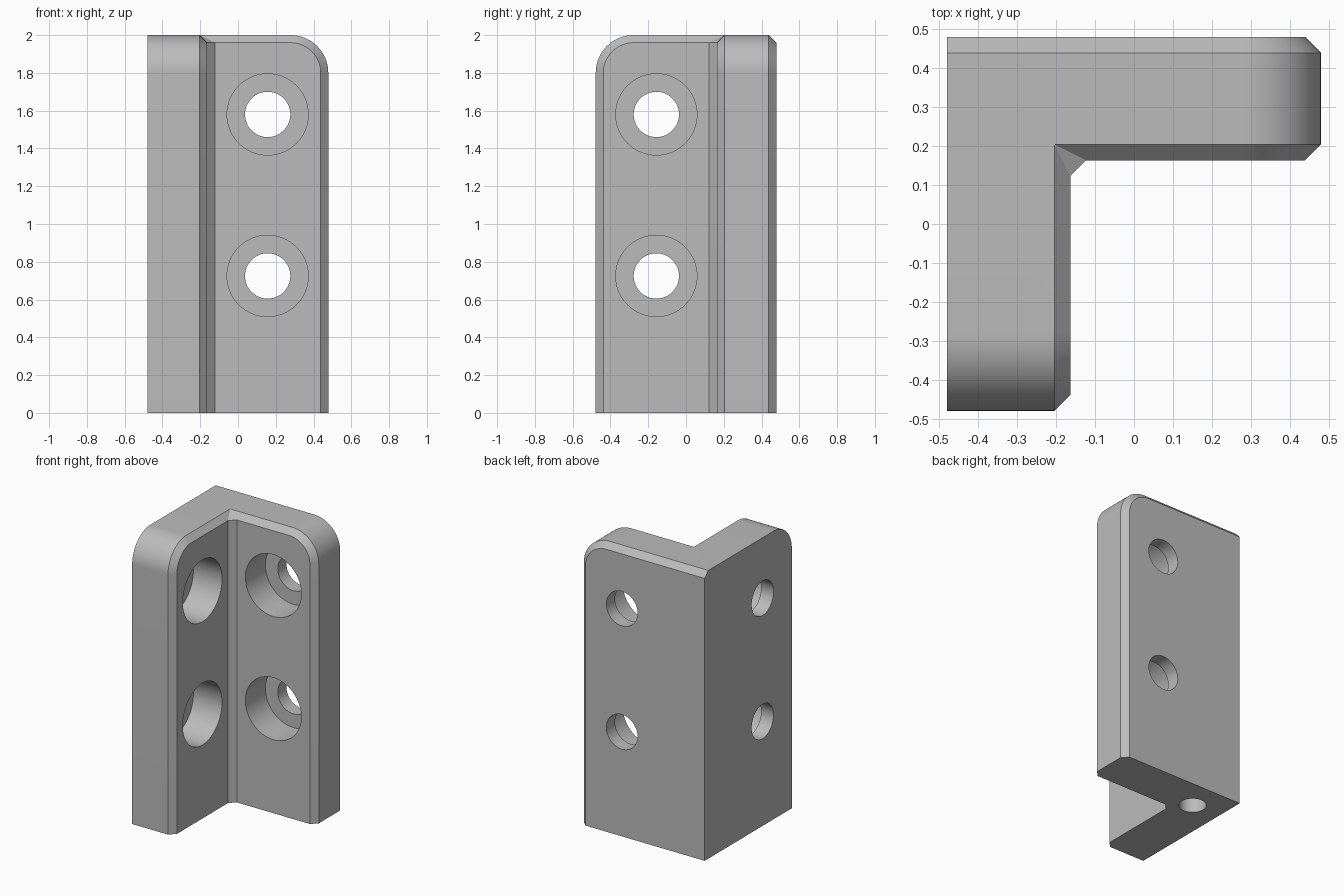
import bpy, bmesh
from math import pi, sin, cos
from mathutils import Matrix, Vector

cube = bpy.data.objects.get("Cube")
if cube:
    bpy.data.objects.remove(cube, do_unlink=True)

E = 0.478      # half width of the bracket
T = 0.163      # inner face of each wall
C = 0.04       # chamfer
H = 2.0        # height
R = 0.2        # rounded top corner
SEGS = 20

grey = bpy.data.materials.new("plain grey")
grey.use_nodes = True
grey.diffuse_color = (0.5, 0.5, 0.5, 1)
grey.node_tree.nodes["Principled BSDF"].inputs["Base Color"].default_value = (0.5, 0.5, 0.5, 1)


def swap(p):
    """Mirror a point from the back wall onto the side wall."""
    return Vector((-p[1], -p[0], p[2]))


def wall(y, d):
    """Rounded free edge of the back wall at depth y, inset by d."""
    pts = [Vector((E - d, y, 0))]
    for i in range(SEGS + 1):
        a = pi / 2 * i / SEGS
        pts.append(Vector((E - R + (R - d) * cos(a), y, H - R + (R - d) * sin(a))))
    return pts


def ring(back, side, c1, c2):
    """Strip over both walls, bent at the corner."""
    return wall(*back) + [Vector(c1), Vector(c2)] + [swap(p) for p in reversed(wall(*side))]


# Bracket body: strips from the outer faces to the inner faces
top_in = (-T - C, T + C, H)
top_out = (-E, E - C, H)
rings = [
    ring((E, C), (E, 0), (-E, E, H - C), top_out),
    ring((E - C, 0), (E, 0), top_out, top_out),
    ring((T + C, 0), (T + C, 0), top_in, top_in),
    ring((T, C), (T, C), (C - T, T, H - C), (-T, T - C, H - C)),
]
bm = bmesh.new()
rows = [[bm.verts.new(p) for p in r] for r in rings]


def face(verts):
    bm.faces.new(verts)


for a, b in zip(rows, rows[1:]):
    for i in range(len(a) - 1):
        face((a[i], a[i + 1], b[i + 1], b[i]))

# Flat wall faces, inner corner chamfer and underside
n = SEGS + 2
outer, inner = rows[0], rows[-1]
foot = bm.verts.new((-E, E, 0))
foot1 = bm.verts.new((C - T, T, 0))
foot2 = bm.verts.new((-T, T - C, 0))
face(outer[:n + 1] + [foot])
face([foot] + outer[n:])
face(inner[:n + 1] + [foot1])
face([foot1, inner[n], inner[n + 1], foot2])
face([foot2] + inner[n + 1:])
face([foot] + [r[0] for r in rows] + [foot1, foot2] + [r[-1] for r in reversed(rows)])
bmesh.ops.remove_doubles(bm, verts=bm.verts, dist=1e-4)
bmesh.ops.recalc_face_normals(bm, faces=bm.faces)

mesh = bpy.data.meshes.new("corner_bracket")
bm.to_mesh(mesh)
bm.free()
mesh.materials.append(grey)
bracket = bpy.data.objects.new("corner_bracket", mesh)
bpy.context.collection.objects.link(bracket)
bpy.context.view_layer.objects.active = bracket
bracket.select_set(True)


def drill(start, end, radius):
    """Cut a round hole between two points."""
    start, end = Vector(start), Vector(end)
    axis = end - start
    m = Matrix.Translation((start + end) / 2) @ axis.to_track_quat('Z', 'Y').to_matrix().to_4x4()
    b = bmesh.new()
    bmesh.ops.create_cone(b, cap_ends=True, segments=64, radius1=radius, radius2=radius,
                          depth=axis.length, matrix=m)
    me = bpy.data.meshes.new("hole_cutter")
    b.to_mesh(me)
    b.free()
    me.materials.append(grey)
    cutter = bpy.data.objects.new("hole_cutter", me)
    cutter.hide_render = True
    bpy.context.collection.objects.link(cutter)
    mod = bracket.modifiers.new("hole", 'BOOLEAN')
    mod.operation = 'DIFFERENCE'
    mod.solver = 'EXACT'
    mod.object = cutter
    bpy.ops.object.modifier_apply(modifier=mod.name)
    bpy.data.objects.remove(cutter, do_unlink=True)


# Counterbored screw holes in both walls
X = 0.157
for z in (0.725, 1.58):
    for place in (Vector, swap):
        drill(place((X, 0, z)), place((X, T + 0.22, z)), 0.215)
        drill(place((X, 0.1, z)), place((X, 0.6, z)), 0.12)

# Blind hole in the underside
drill((-0.265, 0.265, -0.1), (-0.265, 0.265, 0.8), 0.087)

bpy.ops.object.shade_smooth_by_angle(angle=pi / 6)
